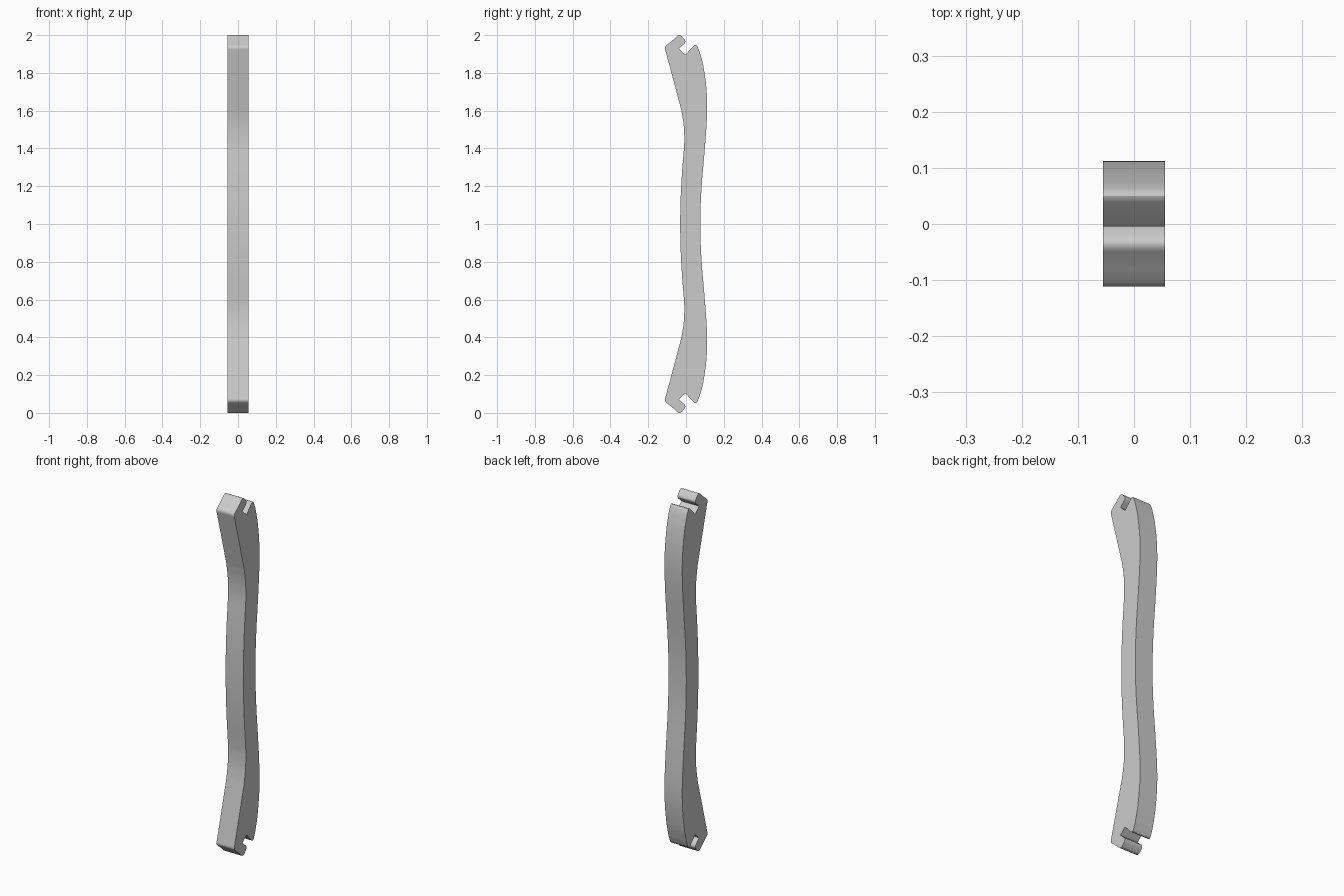
import bpy, bmesh, math
from mathutils import Vector

cube = bpy.data.objects.get("Cube")
if cube:
    bpy.data.objects.remove(cube, do_unlink=True)

HALF_WIDTH = 0.055

grey = bpy.data.materials.new("satin_grey")
grey.use_nodes = True
colour = (0.6, 0.6, 0.6, 1)
grey.diffuse_color = colour
grey.node_tree.nodes["Principled BSDF"].inputs["Base Color"].default_value = colour


def smooth_path(points, steps=5):
    """Catmull-Rom curve through (y, z) points."""
    p = [Vector(q) for q in points]
    p = [2 * p[0] - p[1]] + p + [2 * p[-1] - p[-2]]
    out = []
    for a, b, c, d in zip(p, p[1:], p[2:], p[3:]):
        for i in range(steps):
            t = i / steps
            out.append(0.5 * (2 * b + (c - a) * t + (2 * a - 5 * b + 4 * c - d) * t * t
                              + (3 * b - a - 3 * c + d) * t ** 3))
    return out + [p[-2]]


def rounded(points, radius, steps=5):
    """Round the inner corners of a polyline, each by its own cut length."""
    p = [Vector(q) for q in points]
    out = [p[0]]
    for a, b, c, r in zip(p, p[1:], p[2:], radius):
        if r == 0:
            out.append(b)
            continue
        s, e = b + (a - b).normalized() * r, b + (c - b).normalized() * r
        for i in range(steps + 1):
            t = i / steps
            out.append(s * (1 - t) ** 2 + b * 2 * t * (1 - t) + e * t * t)
    return out + [p[-1]]


# Upper half of the side profile: front edge, hooked end, back edge
front = smooth_path([(-0.031, 1.0), (-0.029, 1.12), (-0.022, 1.26), (-0.011, 1.4),
                     (-0.009, 1.46), (-0.013, 1.53), (-0.025, 1.605)])
hook = rounded([front[-1], (-0.114, 1.937), (-0.078, 1.967), (-0.072, 1.971),
                (-0.034, 2.008), (0.003, 1.965), (-0.038, 1.928), (-0.003, 1.896),
                (0.054, 1.957), (0.073, 1.91)],
               [0.014, 0, 0, 0.022, 0.018, 0, 0, 0.022])
back = smooth_path([(0.073, 1.91), (0.091, 1.84), (0.106, 1.74), (0.112, 1.64), (0.109, 1.53),
                    (0.098, 1.38), (0.085, 1.23), (0.078, 1.11), (0.076, 1.0)])
upper = front + hook[1:-1] + back

# Mirror to the lower half and extrude across the width
lower = [Vector((q.x, 2 - q.y)) for q in reversed(upper[1:-1])]
bm = bmesh.new()
cap = bm.faces.new([bm.verts.new((-HALF_WIDTH, q.x, q.y)) for q in upper + lower])
ext = bmesh.ops.extrude_face_region(bm, geom=[cap], use_keep_orig=True)
moved = [v for v in ext["geom"] if isinstance(v, bmesh.types.BMVert)]
bmesh.ops.translate(bm, verts=moved, vec=(2 * HALF_WIDTH, 0, 0))
bmesh.ops.recalc_face_normals(bm, faces=bm.faces)

mesh = bpy.data.meshes.new("curved_handle")
bm.to_mesh(mesh)
bm.free()
mesh.materials.append(grey)
handle = bpy.data.objects.new("curved_handle", mesh)
bpy.context.collection.objects.link(handle)

bpy.ops.object.select_all(action="DESELECT")
handle.select_set(True)
bpy.context.view_layer.objects.active = handle
bpy.ops.object.shade_smooth_by_angle(angle=math.radians(30))
